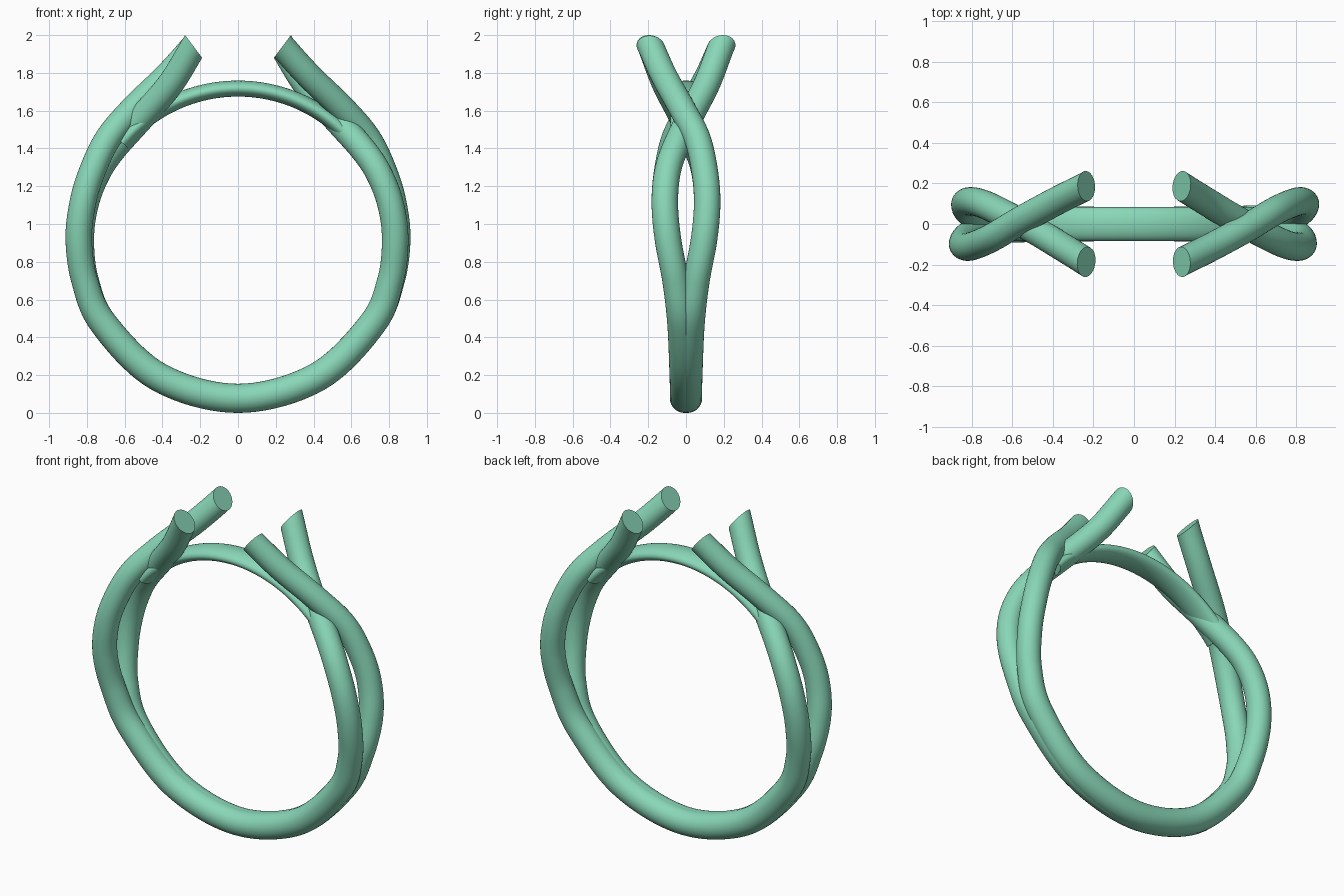
import bpy, bmesh, math
from mathutils import Vector

if "Cube" in bpy.data.objects:
    bpy.data.objects.remove(bpy.data.objects["Cube"])

CENTRE = Vector((0, 0, 0.915))
SIDES = 32

mat = bpy.data.materials.new("green")
mat.diffuse_color = (0.25, 0.68, 0.48, 1)
mat.use_nodes = True
mat.node_tree.nodes["Principled BSDF"].inputs["Base Color"].default_value = mat.diffuse_color


def polar(deg, r, y):
    a = math.radians(deg)
    return Vector((r * math.cos(a), y, CENTRE.z + r * math.sin(a)))


def smooth_path(keys, steps):
    """Catmull-Rom through (position, radius) keys."""
    k = [v.to_4d() for v, _ in keys]
    for v, (_, r) in zip(k, keys):
        v.w = r
    k = [2 * k[0] - k[1]] + k + [2 * k[-1] - k[-2]]
    out = []
    for i in range(1, len(k) - 2):
        a, b, c, d = k[i - 1:i + 3]
        for s in range(steps):
            t = s / steps
            out.append(0.5 * (2 * b + (c - a) * t + (2 * a - 5 * b + 4 * c - d) * t**2
                              + (3 * b - a - 3 * c + d) * t**3))
    out.append(k[-2])
    return [(p.to_3d(), p.w) for p in out]


def sweep(name, path, flat=1.0, cuts=()):
    """Sweep an ellipse along a path; flat is the radial / sideways ratio."""
    bm = bmesh.new()
    rings = []
    for i, (p, r) in enumerate(path):
        t = (path[min(i + 1, len(path) - 1)][0] - path[max(i - 1, 0)][0]).normalized()
        n = p - CENTRE
        n.y = 0
        n = (n - t * n.dot(t)).normalized()
        b = t.cross(n)
        rings.append([bm.verts.new(p + n * r * flat * math.cos(a) + b * r * math.sin(a))
                      for a in (2 * math.pi * j / SIDES for j in range(SIDES))])
    for u, v in zip(rings, rings[1:]):
        for j in range(SIDES):
            k = (j + 1) % SIDES
            bm.faces.new((u[j], u[k], v[k], v[j]))
    # slanted tip cuts
    for co, no in cuts:
        bmesh.ops.bisect_plane(bm, geom=bm.verts[:] + bm.edges[:] + bm.faces[:],
                               plane_co=co, plane_no=no, clear_outer=True)
    bmesh.ops.holes_fill(bm, edges=[e for e in bm.edges if e.is_boundary], sides=0)
    bmesh.ops.recalc_face_normals(bm, faces=bm.faces[:])
    me = bpy.data.meshes.new(name)
    bm.to_mesh(me)
    bm.free()
    me.materials.append(mat)
    ob = bpy.data.objects.new(name, me)
    bpy.context.collection.objects.link(ob)
    bpy.context.view_layer.objects.active = ob
    ob.select_set(True)
    bpy.ops.object.shade_smooth_by_angle(angle=math.radians(40))
    ob.select_set(False)
    return ob


# Right shoulder: outer strand and inner strand, from past the tip downwards
outer = [Vector(p) for p in ((0.135, -0.245, 2.06), (0.235, -0.187, 1.94),
                             (0.375, -0.117, 1.785), (0.555, -0.02, 1.61))]
outer += [polar(38, 0.873, 0.06), polar(25, 0.853, 0.1), polar(13, 0.845, 0.112),
          polar(0, 0.843, 0.095), polar(-15, 0.84, 0.055)]
inner = [Vector(p) for p in ((0.15, 0.245, 2.075), (0.235, 0.187, 1.94),
                             (0.355, 0.112, 1.745), (0.50, 0.025, 1.575))]
inner += [polar(36, 0.817, -0.06), polar(25, 0.825, -0.1), polar(13, 0.83, -0.112),
          polar(0, 0.832, -0.095), polar(-15, 0.835, -0.055)]

# One strand runs outer shoulder -> under the ring -> inner shoulder on the left
keys = [(p, 0.07) for p in outer]
keys += [(polar(a, 0.838, y), r) for a, y, r in
         ((-32, 0.025, 0.074), (-60, 0.01, 0.077), (-90, 0.008, 0.077),
          (-120, 0.01, 0.077), (-148, 0.025, 0.074))]
keys += [(Vector((-p.x, -p.y, p.z)), 0.07) for p in reversed(inner)]
cuts = [((s * 0.235, 0, 1.94), (-s * 0.8, 0, 0.6)) for s in (1, -1)]


# Keep the cut planes from slicing the rest of the ring: trim path is beyond them only at tips
def trimmed_strand(name):
    return sweep(name, smooth_path(keys, 10), 1.0, ())


def cut_tip(ob, co, no):
    bm = bmesh.new()
    bm.from_mesh(ob.data)
    side = [f for f in bm.faces if f.calc_center_median().z > 1.6
            and f.calc_center_median().x * co[0] > 0]
    geom = set(side)
    for f in side:
        geom.update(f.edges)
        geom.update(f.verts)
    bmesh.ops.bisect_plane(bm, geom=list(geom), plane_co=co, plane_no=no, clear_outer=True)
    bmesh.ops.holes_fill(bm, edges=[e for e in bm.edges if e.is_boundary], sides=0)
    bmesh.ops.recalc_face_normals(bm, faces=bm.faces[:])
    for e in bm.edges:
        if len(e.link_faces) == 2 and e.calc_face_angle() > math.radians(40):
            e.smooth = False
    bm.to_mesh(ob.data)
    bm.free()


# Twin strands, the second turned half way round the vertical axis
first = trimmed_strand("strand_front")
for co, no in cuts:
    cut_tip(first, co, no)
second = first.copy()
second.data = first.data.copy()
second.name = "strand_back"
second.rotation_euler.z = math.pi
bpy.context.collection.objects.link(second)

# Flattened bridge closing the circle between the shoulders
arc = [(polar(40 + 100 * i / 48, 0.802, 0), 0.083) for i in range(49)]
sweep("bridge", arc, 0.51)
